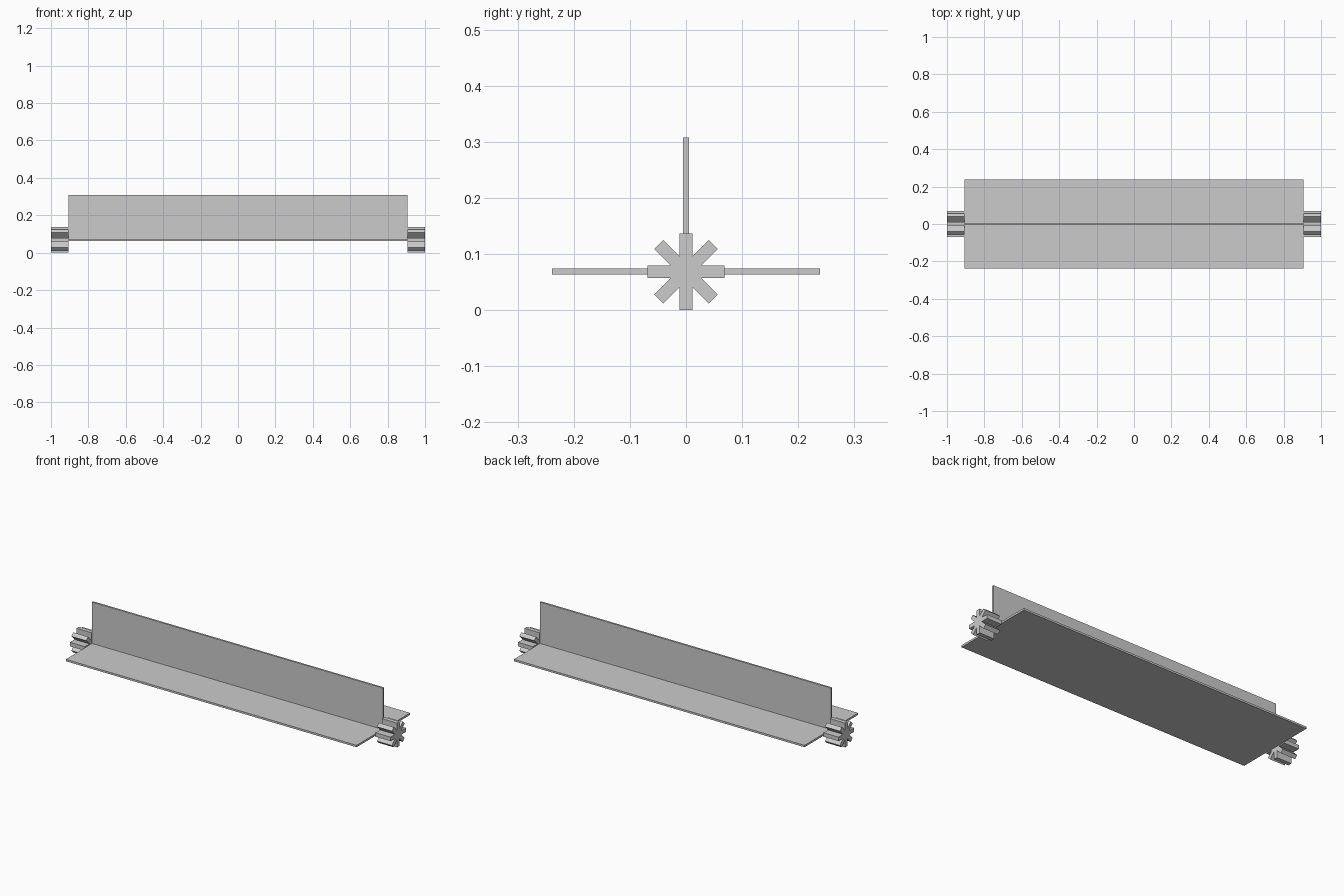
import bpy, bmesh
from math import cos, sin, pi, tan

if "Cube" in bpy.data.objects:
    bpy.data.objects.remove(bpy.data.objects["Cube"])

CZ = 0.0685          # axle height
R = 0.0685           # gear radius
TOOTH = 0.0228       # tooth width
BLADE_X = 0.907      # half length of the blades
BLADE_R = 0.239      # blade reach from the axis
THICK = 0.0108       # blade thickness


def extrude_x(name, profile, x0, x1):
    """Extrude a closed (y, z) profile along x."""
    bm = bmesh.new()
    face = bm.faces.new([bm.verts.new((x0, y, z)) for y, z in profile])
    ext = bmesh.ops.extrude_face_region(bm, geom=[face])
    for v in ext["geom"]:
        if isinstance(v, bmesh.types.BMVert):
            v.co.x = x1
    bmesh.ops.recalc_face_normals(bm, faces=bm.faces)
    mesh = bpy.data.meshes.new(name)
    bm.to_mesh(mesh)
    bm.free()
    obj = bpy.data.objects.new(name, mesh)
    bpy.context.collection.objects.link(obj)
    return obj


# Eight-toothed gear profile: two tip corners and one valley per tooth
h = TOOTH / 2
valley = h / tan(pi / 8)
star = []
for i in range(8):
    a = i * pi / 4
    for r, t in ((R, -h), (R, h), (valley, h)):
        star.append((r * cos(a) - t * sin(a), CZ + r * sin(a) + t * cos(a)))

# End gears
extrude_x("left_gear", star, -1, -BLADE_X)
extrude_x("right_gear", star, BLADE_X, 1)

# Three blades in one T-shaped profile
t = THICK / 2
tee = [(-BLADE_R, CZ - t), (BLADE_R, CZ - t), (BLADE_R, CZ + t), (t, CZ + t),
       (t, CZ + BLADE_R), (-t, CZ + BLADE_R), (-t, CZ + t), (-BLADE_R, CZ + t)]
extrude_x("blades", tee, -BLADE_X, BLADE_X)
